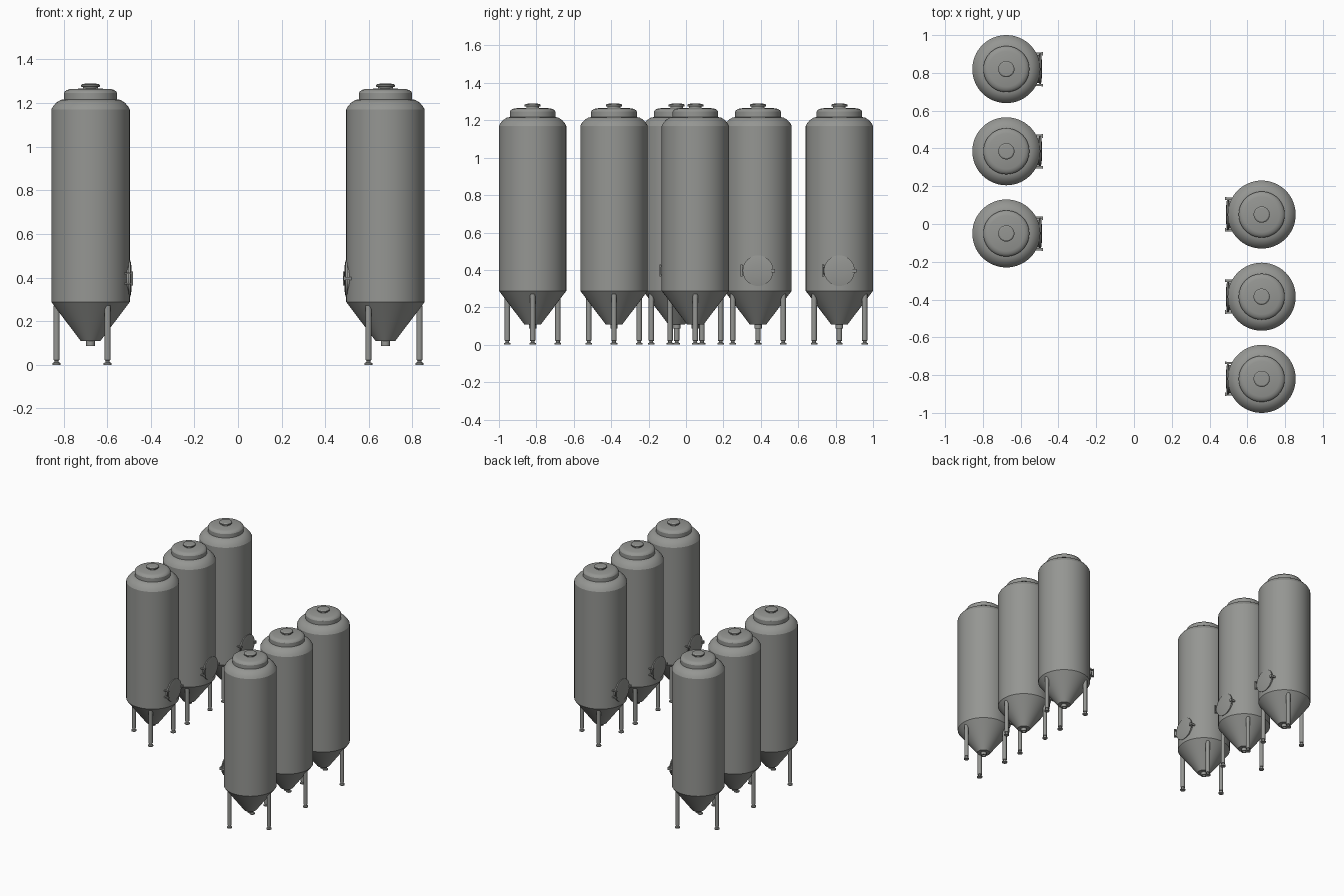
import bpy, bmesh, math
from mathutils import Matrix, Vector

if "Cube" in bpy.data.objects:
    bpy.data.objects.remove(bpy.data.objects["Cube"])

steel = bpy.data.materials.new("brushed_steel_grey")
steel.diffuse_color = (0.30, 0.305, 0.29, 1)
steel.use_nodes = True
steel.node_tree.nodes["Principled BSDF"].inputs["Base Color"].default_value = steel.diffuse_color


def finish(bm, name):
    """Weld, fix normals, smooth by angle and store as a mesh."""
    bmesh.ops.remove_doubles(bm, verts=bm.verts, dist=1e-5)
    bmesh.ops.recalc_face_normals(bm, faces=bm.faces)
    for f in bm.faces:
        f.smooth = True
    for e in bm.edges:
        e.smooth = len(e.link_faces) == 2 and e.calc_face_angle(0) < math.radians(28)
    me = bpy.data.meshes.new(name)
    bm.to_mesh(me)
    bm.free()
    me.materials.append(steel)
    return me


def lathe(bm, profile, seg=48, matrix=Matrix()):
    """Revolve an (r, z) profile that starts and ends on the axis."""
    vs = [bm.verts.new(matrix @ Vector((r, 0, z))) for r, z in profile]
    es = [bm.edges.new(p) for p in zip(vs, vs[1:])]
    axis = matrix.to_3x3() @ Vector((0, 0, 1))
    bmesh.ops.spin(bm, geom=vs + es, cent=matrix.translation, axis=axis,
                   angle=2 * math.pi, steps=seg, use_merge=False, use_duplicate=False)
    bmesh.ops.remove_doubles(bm, verts=bm.verts, dist=1e-5)


def box(bm, center, size):
    bmesh.ops.create_cube(bm, size=1, matrix=Matrix.Translation(center) @ Matrix.Diagonal((*size, 1)))


parts = {}

# Tank shell: outlet cone, cylinder and rounded shoulder
bm = bmesh.new()
lathe(bm, [(0, .108), (.044, .108), (.18, .288), (.18, 1.17), (.172, 1.185),
           (.157, 1.202), (.138, 1.214), (.118, 1.218), (0, 1.218)], 64)
parts["tank_shell"] = finish(bm, "tank_shell")

# Lid with rounded rim, and the small cap on a neck
bm = bmesh.new()
lathe(bm, [(0, 1.214), (.122, 1.214), (.122, 1.246), (.118, 1.253), (.108, 1.26),
           (.094, 1.264), (0, 1.268)])
parts["top_lid"] = finish(bm, "top_lid")
bm = bmesh.new()
lathe(bm, [(0, 1.262), (.034, 1.262), (.034, 1.274), (.043, 1.275), (.043, 1.283),
           (.036, 1.288), (0, 1.29)], 32)
parts["top_cap"] = finish(bm, "top_cap")

# Hollow drain pipe under the cone
bm = bmesh.new()
lathe(bm, [(0, .1), (.012, .1), (.012, .086), (.02, .086), (.02, .112), (0, .112)], 24)
parts["drain_pipe"] = finish(bm, "drain_pipe")

# Three legs with foot pads
bm = bmesh.new()
for a in (60, 180, 300):
    t = Matrix.Rotation(math.radians(a), 4, 'Z') @ Matrix.Translation((.156, 0, 0))
    lathe(bm, [(0, 0), (.018, 0), (.018, .008), (.010, .012), (.010, .02), (.0145, .022),
               (.0145, .272), (0, .276)], 16, t)
parts["legs"] = finish(bm, "legs")

# Round access door facing inward: neck and dished plate
bm = bmesh.new()
t = Matrix.Translation((0, 0, .396)) @ Matrix.Rotation(math.pi / 2, 4, 'Y')
lathe(bm, [(0, .12), (.074, .12), (.074, .174), (.082, .175), (.082, .183),
           (.06, .187), (.03, .189), (0, .19)], 40, t)
parts["access_door"] = finish(bm, "access_door")

# Door hinge on one side and latch on the other
bm = bmesh.new()
for dz in (-.024, .024):
    box(bm, (.174, -.084, .396 + dz), (.04, .012, .008))
lathe(bm, [(0, -.032), (.005, -.032), (.005, .032), (0, .032)], 12,
      Matrix.Translation((.190, -.088, .396)))
parts["door_hinge"] = finish(bm, "door_hinge")
bm = bmesh.new()
box(bm, (.17, .083, .396), (.034, .012, .014))
box(bm, (.189, .081, .396), (.008, .02, .02))
parts["door_latch"] = finish(bm, "door_latch")

# Two staggered rows of three tanks, doors facing the aisle
for side, turn in ((-1, 0), (1, math.pi)):
    row = "left" if side < 0 else "right"
    for i in range(3):
        y = -side * (.82 - .435 * i)
        for part, me in parts.items():
            ob = bpy.data.objects.new(f"{row}_{i + 1}_{part}", me)
            ob.location = (side * .676, y, 0)
            ob.rotation_euler.z = turn
            bpy.context.collection.objects.link(ob)
